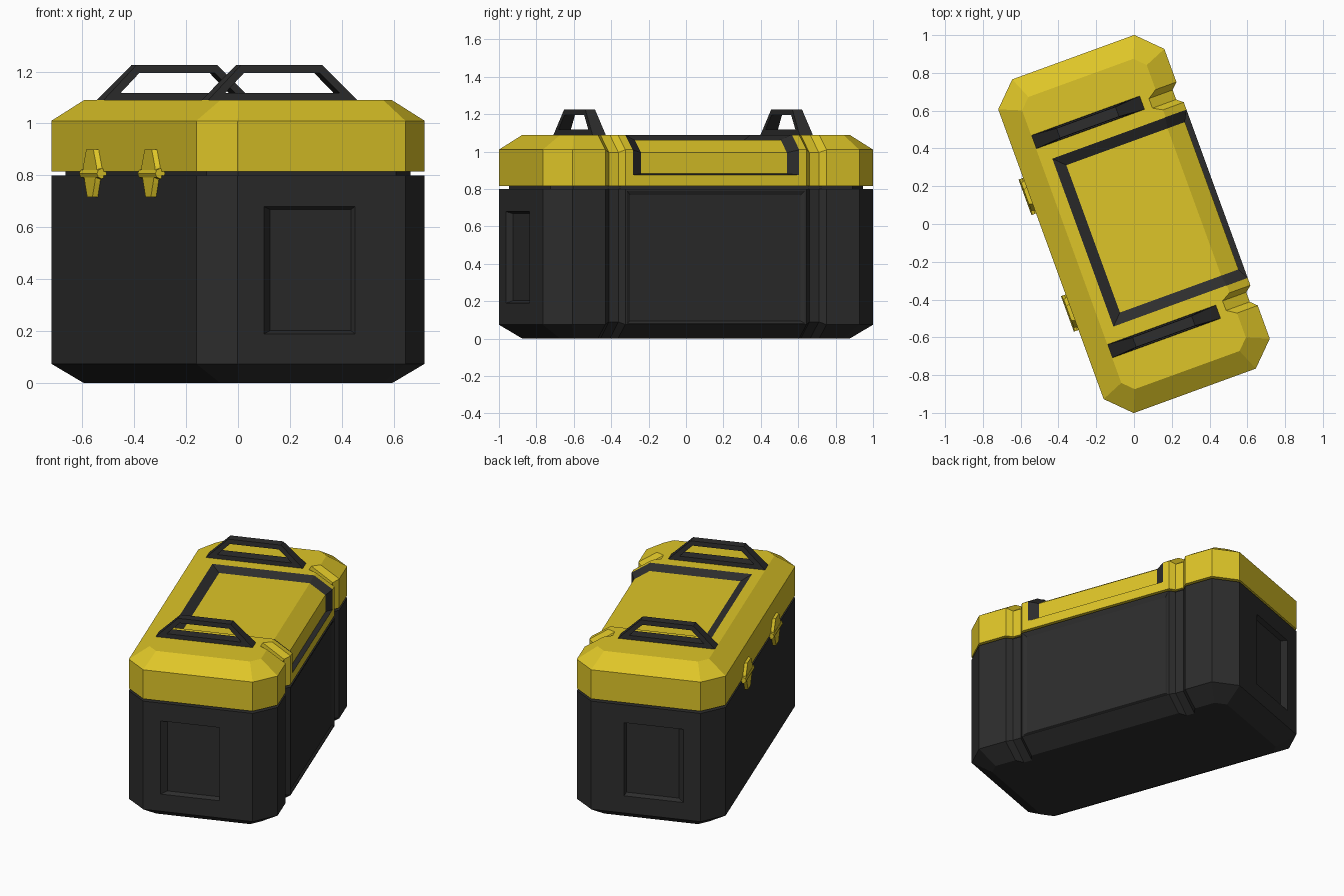
import bpy, bmesh, math
from mathutils import Matrix

default = bpy.data.objects.get("Cube")
if default:
    bpy.data.objects.remove(default, do_unlink=True)


def material(name, rgb):
    m = bpy.data.materials.new(name)
    m.use_nodes = True
    m.diffuse_color = (*rgb, 1)
    m.node_tree.nodes["Principled BSDF"].inputs["Base Color"].default_value = (*rgb, 1)
    return m


YELLOW = material("yellow plastic", (0.73, 0.56, 0.021))
BLACK = material("black plastic", (0.026, 0.026, 0.026))
parts = []


def loft(name, rings, mats, rule=None, closed=False):
    """Skin a list of equal rings; points that coincide are merged."""
    bm, seen = bmesh.new(), {}

    def vert(p):
        key = tuple(round(c, 5) for c in p)
        if key not in seen:
            seen[key] = bm.verts.new(p)
        return seen[key]

    grid = [[vert(p) for p in ring] for ring in rings]

    def face(verts, index=0):
        verts = list(dict.fromkeys(verts))
        if len(verts) > 2:
            bm.faces.new(verts).material_index = index

    n, count = len(rings[0]), len(rings)
    for j in range(count if closed else count - 1):
        a, b = grid[j], grid[(j + 1) % count]
        for i in range(n):
            k = (i + 1) % n
            face([a[i], a[k], b[k], b[i]], rule(j, i) if rule else 0)
    if not closed:
        face(grid[0])
        face(grid[-1])
    bmesh.ops.recalc_face_normals(bm, faces=bm.faces)
    mesh = bpy.data.meshes.new(name)
    bm.to_mesh(mesh)
    bm.free()
    for m in mats:
        mesh.materials.append(m)
    ob = bpy.data.objects.new(name, mesh)
    bpy.context.collection.objects.link(ob)
    parts.append(ob)
    return ob


def octagon(inset, z):
    """Corner-cut rectangle of the case, shrunk evenly by inset."""
    a, b, c = 0.468 - inset, 0.94 - inset, 0.124 - 0.586 * inset
    quarter = [(a, b - c), (a - c, b)]
    pts = quarter + [(-x, y) for x, y in reversed(quarter)]
    pts += [(-x, -y) for x, y in pts]
    return [(x, y, z) for x, y in pts]


def cut(target, cutter):
    mod = target.modifiers.new("cut", "BOOLEAN")
    mod.operation, mod.solver, mod.object = "DIFFERENCE", "EXACT", cutter
    mod.material_mode = "TRANSFER"
    bpy.context.view_layer.objects.active = target
    bpy.ops.object.modifier_apply(modifier=mod.name)


def discard(cutter):
    parts.remove(cutter)
    bpy.data.objects.remove(cutter, do_unlink=True)


# Main shells
body = loft("body", [octagon(0.117, 0), octagon(0, 0.075), octagon(0, 0.8)], [BLACK])
loft("seal_neck", [octagon(0.05, 0.75), octagon(0.05, 0.86)], [BLACK])
lid = loft("lid", [octagon(0, 0.815), octagon(0, 1.01), octagon(0.117, 1.09)], [YELLOW])

# Vertical strap grooves on one long side, through lid and body
E = 0.001
rim = [(0.35, 1.09 + E), (0.468 + E, 1.01), (0.468 + E, 0.075), (0.35, -E)]
floor = [(0.3, 1.09 + E), (0.435, 0.995), (0.435, 0.09), (0.3, -E)]
outside = [(0.35, -0.2), (0.7, -0.2), (0.7, 1.3), (0.35, 1.3)]
for side in (1, -1):
    stations = [(0.515, rim), (0.543, floor), (0.597, floor), (0.63, rim)]
    rings = [[(x, side * y, z) for x, z in prof + outside] for y, prof in stations]
    for target, mat in ((body, BLACK), (lid, YELLOW)):
        cutter = loft("groove_cutter", rings, [mat])
        cut(target, cutter)
        discard(cutter)

# Recess wrapping over the lid, with black sloping walls
far = [(0.6, 0.875), (0.6, 1.3), (-0.29, 1.3)]
start, end = (-0.29, 1.09 + E), (0.468 + E, 0.875)
edge = [start, start, (0.35, 1.09 + E), (0.468 + E, 1.01), end, end] + far
deep = [start, (-0.23, 1.062), (0.34, 1.062), (0.438, 0.994), (0.438, 0.882), end] + far
rings = [[(x, y, z) for x, z in prof]
         for y, prof in ((-0.475, edge), (-0.415, deep), (0.415, deep), (0.475, edge))]
cutter = loft("recess_cutter", rings, [YELLOW, BLACK],
              rule=lambda j, i: 0 if j == 1 and i in (1, 2, 3) else 1)
cut(lid, cutter)
discard(cutter)


def rect(a0, a1, z0, z1):
    return [(a0, z0), (a1, z0), (a1, z1), (a0, z1)]


# Recessed panel on each end of the body
wide, small = rect(-0.235, 0.137, 0.19, 0.68), rect(-0.2, 0.13, 0.203, 0.668)
for side in (1, -1):
    cutter = loft("end_cutter", [[(x, side * y, z) for x, z in r] for y, r in
                                 ((1.0, wide), (0.94, wide), (0.912, small))], [BLACK])
    cut(body, cutter)
    discard(cutter)

# Shallow panel on the grooved side of the body
wide, small = rect(-0.505, 0.505, 0.082, 0.79), rect(-0.485, 0.485, 0.095, 0.768)
cutter = loft("side_cutter", [[(x, y, z) for y, z in r] for x, r in
                              ((0.6, wide), (0.468, wide), (0.458, small))], [BLACK])
cut(body, cutter)
discard(cutter)

# Carry handles: trapezoid frames, slimmer at the top
outer = [(-0.355, 1.085), (-0.212, 1.225), (0.12, 1.225), (0.265, 1.085)]
inner = [(-0.28, 1.117), (-0.2, 1.195), (0.108, 1.195), (0.19, 1.117)]


def half(z):
    return 0.038 - (z - 1.085) * 0.075


for side, name in ((1, "back_handle"), (-1, "front_handle")):
    mid = side * 0.589
    rings = []
    for (xo, zo), (xi, zi) in zip(outer, inner):
        rings.append([(xo, mid - half(zo), zo), (xo, mid + half(zo), zo),
                      (xi, mid + half(zi), zi), (xi, mid - half(zi), zi)])
    loft(name, rings, [BLACK], closed=True)

# Clasps on the plain long side: two tapered plates and a hinge barrel
plates = {"upper": [(0.09, 0.815), (0.085, 0.835), (0.05, 0.9)],
          "lower": [(0.075, 0.795), (0.065, 0.77), (0.04, 0.717)]}
for mid, place in ((0.33, "back"), (-0.327, "front")):
    for level, outline in plates.items():
        rings = [[(-0.46, mid - w, z), (-0.46, mid + w, z),
                  (-0.487, mid + w - 0.01, z), (-0.487, mid - w + 0.01, z)]
                 for w, z in outline]
        loft(f"{place}_clasp_{level}", rings, [YELLOW])
    rings = [[(-0.474 + 0.02 * math.cos(k * math.pi / 4), y,
               0.807 + 0.02 * math.sin(k * math.pi / 4)) for k in range(8)]
             for y in (mid - 0.1, mid + 0.1)]
    loft(f"{place}_clasp_barrel", rings, [YELLOW])

# The whole case stands turned about the vertical axis
turn = Matrix.Rotation(math.radians(20), 4, "Z")
for ob in parts:
    ob.data.transform(turn)
